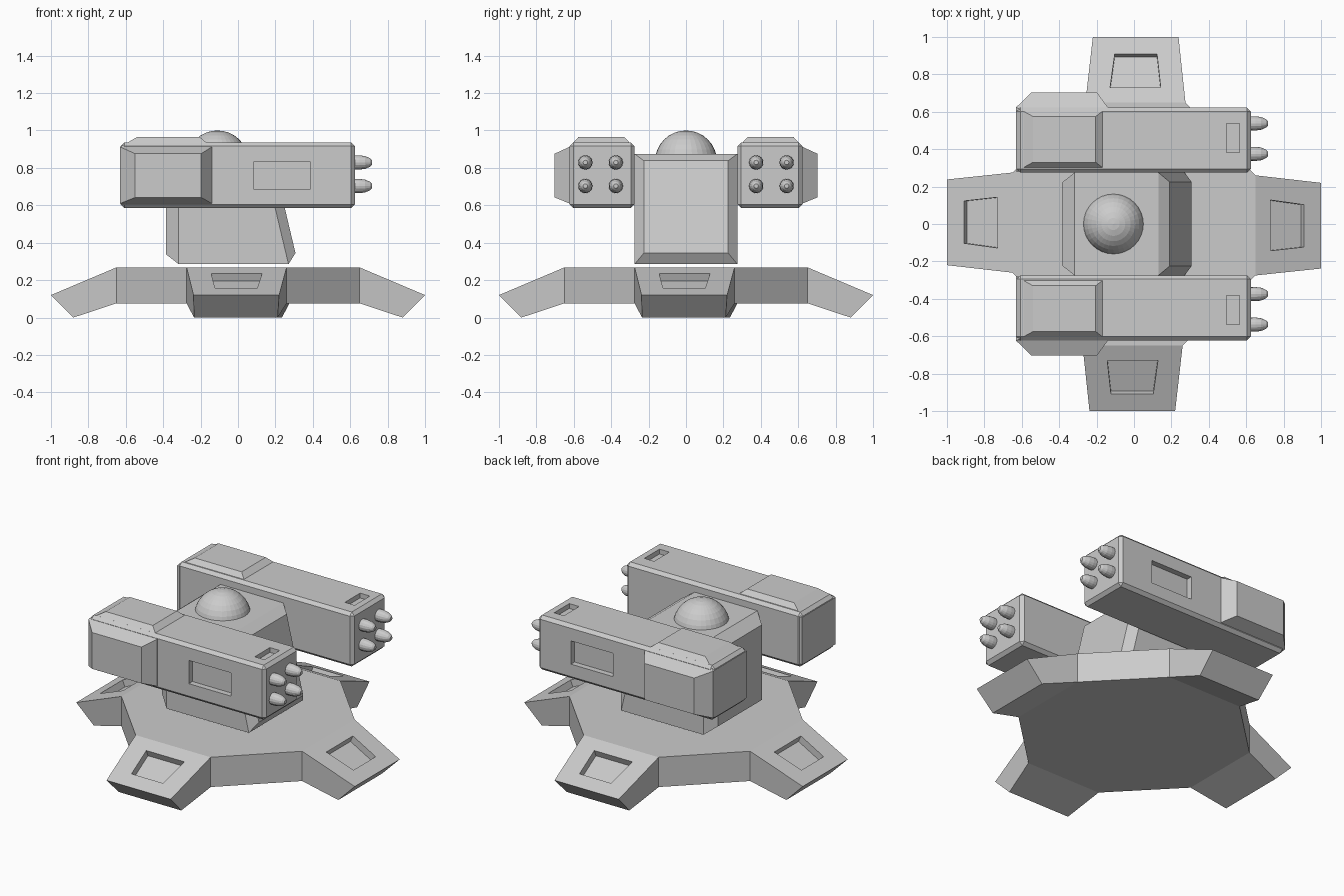
import bpy, bmesh
from math import pi, cos, sin
from mathutils import Vector, Matrix

if "Cube" in bpy.data.objects:
    bpy.data.objects.remove(bpy.data.objects["Cube"])


def finish(bm, name):
    bmesh.ops.remove_doubles(bm, verts=bm.verts, dist=0.0005)
    bmesh.ops.recalc_face_normals(bm, faces=bm.faces)
    me = bpy.data.meshes.new(name)
    bm.to_mesh(me)
    bm.free()
    ob = bpy.data.objects.new(name, me)
    bpy.context.collection.objects.link(ob)
    return ob


def box(lo, hi):
    bm = bmesh.new()
    bmesh.ops.create_cube(bm, size=1)
    for v in bm.verts:
        v.co = Vector([lo[i] if v.co[i] < 0 else hi[i] for i in range(3)])
    bm.normal_update()
    return bm


def facing(bm, n):
    bm.normal_update()
    return max((f for f in bm.faces if f.normal.dot(Vector(n)) > 0.9),
               key=lambda f: f.calc_area())


def step(bm, face, lo, hi):
    """Inset a face and fit its inner corners to the given bounds."""
    bmesh.ops.inset_individual(bm, faces=[face], thickness=0.005)
    mid = face.calc_center_median()
    for v in face.verts:
        v.co = Vector([lo[i] if v.co[i] < mid[i] else hi[i] for i in range(3)])


def mirrored(bm, name):
    """One object per side of the turret."""
    other = bm.copy()
    bmesh.ops.scale(other, vec=(1, -1, 1), verts=other.verts)
    finish(bm, "left_" + name)
    finish(other, "right_" + name)


# Base: octagonal plate with four sloping feet, each with a sunken panel
TOP, BOT = 0.268, 0.076
bm = bmesh.new()
plate_top, plate_bot = [], []
for k in range(4):
    rot = Matrix.Rotation(k * pi / 2, 4, 'Z')

    def vert(x, y, z):
        return bm.verts.new(rot @ Vector((x, y, z)))

    slope = (TOP - 0.12) / 0.35
    a, b = vert(0.65, -0.275, TOP), vert(0.65, 0.26, TOP)
    c, d = vert(1, 0.22, 0.12), vert(1, -0.238, 0.12)
    e, f = vert(0.65, -0.275, BOT), vert(0.65, 0.26, BOT)
    g, h = vert(0.88, 0.212, 0), vert(0.88, -0.235, 0)
    rim_xy = [(0.73, -0.143), (0.73, 0.128), (0.91, 0.103), (0.91, -0.123)]
    rim = [vert(x, y, TOP - (x - 0.65) * slope) for x, y in rim_xy]
    floor = [vert(x - 0.017, y, TOP - (x - 0.65) * slope - 0.04) for x, y in rim_xy]
    outer = [a, b, c, d]
    for i in range(4):
        j = (i + 1) % 4
        bm.faces.new((outer[i], outer[j], rim[j], rim[i]))
        bm.faces.new((rim[i], rim[j], floor[j], floor[i]))
    for q in (floor, (d, c, g, h), (a, d, h, e), (b, f, g, c), (e, h, g, f)):
        bm.faces.new(q)
    plate_top += [a, b]
    plate_bot += [e, f]
bm.faces.new(plate_top)
bm.faces.new(plate_bot)
for i in range(1, 8, 2):
    j = (i + 1) % 8
    bm.faces.new((plate_top[i], plate_top[j], plate_bot[j], plate_bot[i]))
finish(bm, "base")

# Turret body: wedge with raised front and back plates
bm = box((-0.317, -0.275, 0.285), (0.27, 0.275, 0.875))
for v in bm.verts:
    if v.co.x > 0 and v.co.z > 0.5:
        v.co.x = 0.13
bmesh.ops.inset_individual(bm, faces=[facing(bm, (1, 0, 0.2))], thickness=0.07, depth=0.05)
bmesh.ops.inset_individual(bm, faces=[facing(bm, (-1, 0, 0))], thickness=0.075, depth=0.068)
finish(bm, "turret_body")

# Sensor dome
bm = bmesh.new()
bmesh.ops.create_uvsphere(bm, u_segments=32, v_segments=16, radius=0.166,
                          matrix=Matrix.Translation((-0.11, 0, 0.834)))
finish(bm, "sensor_dome")

# Launcher pods: bevelled boxes with sunken panels on side and top
bm = box((-0.628, 0.275, 0.585), (0.625, 0.622, 0.936))
bmesh.ops.bevel(bm, geom=bm.edges[:], offset=0.02, segments=1, affect='EDGES')
side, top = facing(bm, (0, 1, 0)), facing(bm, (0, 0, 1))
for y in (0.622, 0.585):
    step(bm, side, (0.085, y, 0.685), (0.385, y, 0.835))
for z in (0.936, 0.905):
    step(bm, top, (0.495, 0.382, z), (0.565, 0.537, z))
mirrored(bm, "launcher_pod")

# Rear armour: raised plates on the outer side and top of each pod
bm = box((-0.63, 0.28, 0.61), (-0.14, 0.624, 0.912))
side, top = facing(bm, (0, 1, 0)), facing(bm, (0, 0, 1))
step(bm, side, (-0.55, 0.702, 0.642), (-0.197, 0.702, 0.876))
step(bm, top, (-0.54, 0.33, 0.965), (-0.205, 0.575, 0.965))
mirrored(bm, "rear_armour")

# Missiles: turned noses, four in each pod
profile = [(0.60, 0.036), (0.65, 0.038), (0.68, 0.034), (0.705, 0.023), (0.716, 0.012)]
bm = bmesh.new()
N = 16
for y in (0.375, 0.538):
    for z in (0.703, 0.829):
        rings = [[bm.verts.new((x, y + r * cos(2 * pi * i / N), z + r * sin(2 * pi * i / N)))
                  for i in range(N)] for x, r in profile]
        for r0, r1 in zip(rings, rings[1:]):
            for i in range(N):
                j = (i + 1) % N
                bm.faces.new((r0[i], r0[j], r1[j], r1[i]))
        bm.faces.new(rings[0])
        bm.faces.new(rings[-1])
mirrored(bm, "missiles")
